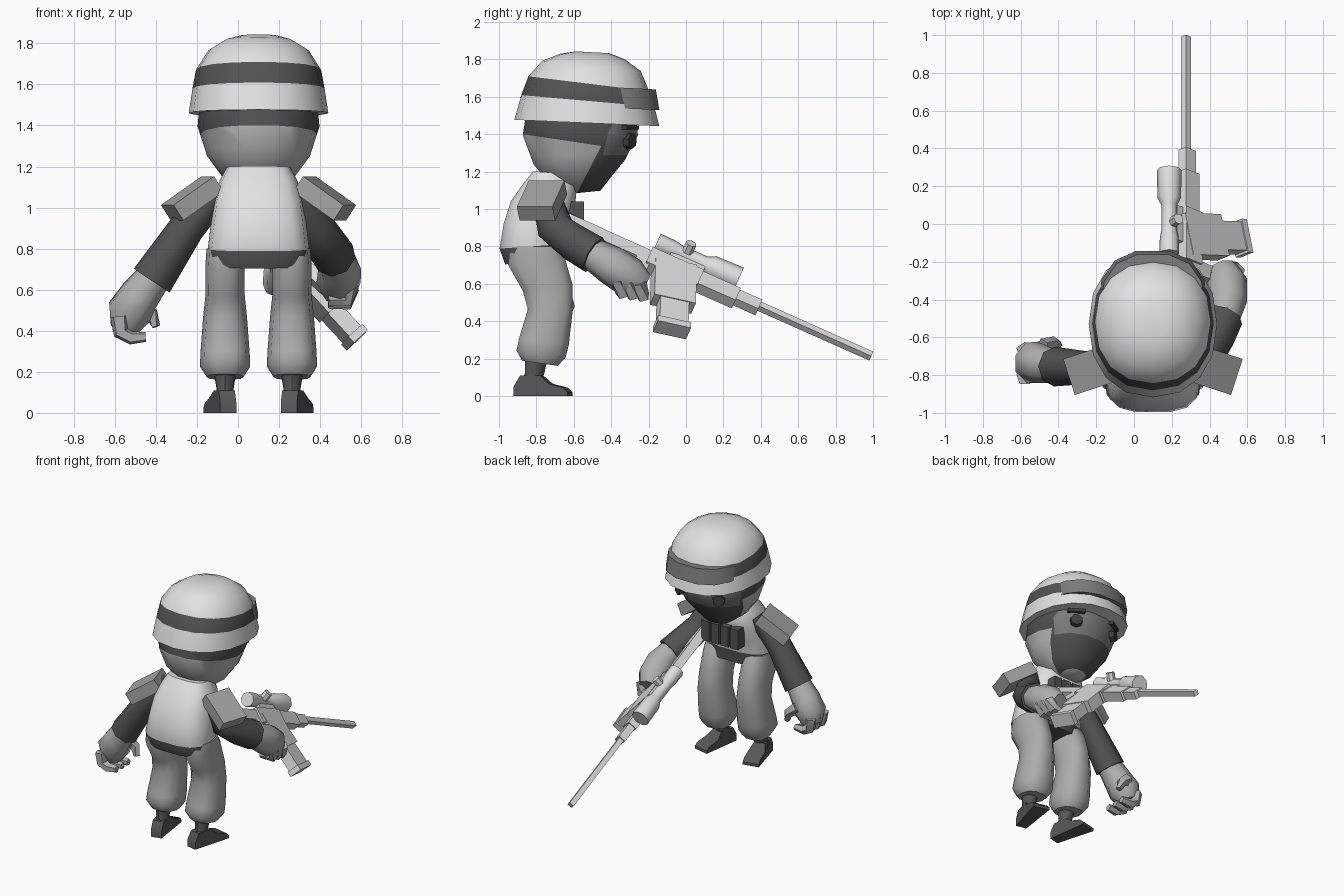
import bpy, bmesh, math
from mathutils import Matrix, Vector

if "Cube" in bpy.data.objects:
    bpy.data.objects.remove(bpy.data.objects["Cube"])

def mat(name, v):
    m = bpy.data.materials.new(name)
    m.diffuse_color = (v, v, v, 1)
    m.use_nodes = True
    m.node_tree.nodes["Principled BSDF"].inputs["Base Color"].default_value = m.diffuse_color
    return m

WHITE = mat("pale_cloth", 0.76)
METAL = mat("gun_metal", 0.74)
SCARF = mat("scarf_grey", 0.5)
PANTS = mat("trouser_grey", 0.42)
GLOVE = mat("glove_grey", 0.44)
PAD = mat("pad_grey", 0.38)
FACE = mat("face_grey", 0.2)
DARK = mat("dark_cloth", 0.085)
BOOT = mat("boot_dark", 0.095)
BLACK = mat("eye_black", 0.05)

def make(name, bm, mats, rule=None, angle=35):
    """Turn a bmesh into an object; rule(center, normal) picks the material."""
    bmesh.ops.recalc_face_normals(bm, faces=bm.faces)
    bm.normal_update()
    if rule:
        for f in bm.faces:
            f.material_index = rule(f.calc_center_median(), f.normal)
    me = bpy.data.meshes.new(name)
    bm.to_mesh(me)
    bm.free()
    for m in mats:
        me.materials.append(m)
    me.shade_smooth()
    me.set_sharp_from_angle(angle=math.radians(angle))
    ob = bpy.data.objects.new(name, me)
    bpy.context.collection.objects.link(ob)
    return ob

def skin(bm, rings):
    """Bridge rings of points and cap both ends."""
    vs = [[bm.verts.new(p) for p in r] for r in rings]
    n = len(vs[0])
    for a, b in zip(vs, vs[1:]):
        for i in range(n):
            j = (i + 1) % n
            bm.faces.new((a[i], a[j], b[j], b[i]))
    bm.faces.new(vs[0][::-1])
    bm.faces.new(vs[-1])

def oval(n, rx, ry, e=1.0):
    pts = []
    for i in range(n):
        a = 2 * math.pi * i / n
        c, s = math.cos(a), math.sin(a)
        pts.append(Vector((math.copysign(abs(c) ** e, c) * rx, math.copysign(abs(s) ** e, s) * ry, 0)))
    return pts

def loft(name, secs, mats, n=12, e=1.0, rule=None, angle=50, cuts=()):
    """secs: (cx, cy, cz, rx, ry, forward tilt in degrees); cuts: planes for colour edges"""
    bm = bmesh.new()
    skin(bm, [[Matrix.Translation(s[:3]) @ Matrix.Rotation(math.radians(-s[5]), 4, 'X') @ p
               for p in oval(n, s[3], s[4], e)] for s in secs])
    for co, no in cuts:
        bmesh.ops.bisect_plane(bm, geom=bm.verts[:] + bm.edges[:] + bm.faces[:], plane_co=co, plane_no=no)
    return make(name, bm, mats, rule, angle)

def tube(name, pts, radii, m, n=8, angle=50):
    bm = bmesh.new()
    pts = [Vector(p) for p in pts]
    rings = []
    for i, p in enumerate(pts):
        d = pts[min(i + 1, len(pts) - 1)] - pts[max(i - 1, 0)]
        q = d.to_track_quat('Z', 'Y')
        rings.append([p + q @ v for v in oval(n, radii[i], radii[i])])
    skin(bm, rings)
    return make(name, bm, [m], None, angle)

def box(name, frame, c, d, m):
    bm = bmesh.new()
    bmesh.ops.create_cube(bm, size=1, matrix=frame @ Matrix.Translation(c) @ Matrix.Diagonal((*d, 1)))
    return make(name, bm, [m])

CX = 0.1          # the body's mirror plane

# Helmet with a dark band, goggles at the front
loft("helmet", [(CX, -.53, 1.46, .34, .388, 2.5), (CX, -.525, 1.578, .322, .357, 5),
                (CX, -.52, 1.67, .305, .325, 7), (CX, -.505, 1.765, .245, .265, 6),
                (CX, -.5, 1.815, .165, .175, 5), (CX, -.5, 1.838, .09, .09, 3)],
     [WHITE, DARK], n=16, e=.9,
     rule=lambda c, nn: int(1.578 < c.z + (c.y + .52) * .105 < 1.67 and nn.z < .5))
loft("goggles", [(CX, -.46, 1.545, .295, .325, 3), (CX, -.46, 1.655, .28, .305, 3)], [FACE], n=14, e=.8)

# Head: scarf below and behind, dark mask in front and under the helmet, face inset in the mask
FRONT = Vector((0, .39, -.2)).normalized()       # slanted edge of the mask
STRIP = Vector((0, .15, 1)).normalized()         # lower edge of the strip under the helmet
F0, S0, J0 = Vector((CX, -.58, 1.09)), Vector((CX, -.87, 1.4)), Vector((CX, -.3, 1.29))
def head_rule(c, n):
    if (c - F0).dot(FRONT) > 0 and n.z > -.9:
        return 2 if c.z > J0.z and n.y > .5 else 1
    return int((c - S0).dot(STRIP) > 0)
loft("head", [(CX, -.535, 1.09, .09, .08, -6), (CX, -.565, 1.155, .18, .17, -6),
              (CX, -.57, 1.25, .25, .25, -3), (CX, -.565, 1.395, .297, .315, 0),
              (CX, -.56, 1.52, .285, .3, 0)],
     [SCARF, DARK, FACE], n=14, e=.92, rule=head_rule,
     cuts=[(F0, FRONT), (S0, STRIP), (J0, Vector((0, 0, 1)))])
for s in (-1, 1):
    side = "right" if s > 0 else "left"
    # Eyes and brows
    f = Matrix.Translation((CX + s * .165, -.3, 1.365)) @ Matrix.Rotation(math.radians(-s * 32), 4, 'Z') \
        @ Matrix.Rotation(math.radians(-90), 4, 'X')
    bm = bmesh.new()
    bmesh.ops.create_cone(bm, cap_ends=True, segments=7, radius1=.047, radius2=.042, depth=.035, matrix=f)
    make(side + "_eye", bm, [BLACK])
    box(side + "_brow", f, (0, -.07, 0), (.12, .022, .04), BLACK)
loft("neck", [(CX, -.7, 1.08, .11, .1, 0), (CX, -.62, 1.22, .11, .1, 0)], [SCARF], n=10)

# Torso: pale vest with a dark hem
loft("vest", [(CX, -.815, .715, .235, .155, -4), (CX, -.83, .80, .247, .17, -4),
              (CX, -.8, .92, .232, .178, 0), (CX, -.765, 1.03, .218, .175, 4),
              (CX, -.725, 1.13, .19, .145, 4), (CX, -.72, 1.195, .155, .1, 4)],
     [WHITE, DARK], n=14, e=.7, rule=lambda c, n: int(c.z < .79))
for i in range(4):
    box("chest_pouch_%d" % (i + 1), Matrix.Identity(4), (CX - .12 + i * .08, -.585, .965), (.066, .08, .15), DARK)

# Legs, boots and shoulder pads, mirrored
for s in (-1, 1):
    side = "right" if s > 0 else "left"
    x = CX + s * .163
    loft(side + "_trouser_leg",
         [(x, -.78, .175, .09, .1, 8), (x, -.775, .225, .122, .138, 8), (x, -.76, .29, .12, .14, 6),
          (x, -.725, .465, .107, .125, 0), (x, -.74, .58, .095, .14, -6),
          (x, -.8, .72, .096, .16, -6), (x, -.81, .8, .09, .13, 0)], [PANTS], n=10, e=.8)
    loft(side + "_ankle", [(x, -.835, .06, .042, .055, 0), (x, -.81, .12, .042, .052, 0),
                           (x, -.8, .2, .055, .06, 0)], [BOOT], n=8)
    # Boot: side profile, wider toward the toe, turned outward
    turn = Matrix.Translation((x, -.84, 0)) @ Matrix.Rotation(math.radians(-s * 12), 4, 'Z')
    prof = [(-.075, 0), (-.075, .05), (-.04, .11), (.07, .11), (.12, .065), (.2, .045), (.225, .02), (.225, 0)]
    bm = bmesh.new()
    skin(bm, [[turn @ Vector((k * (.04 + .02 * (y > .1)), y, z)) for y, z in prof] for k in (-1, 1)])
    make(side + "_boot", bm, [BOOT])
    pad = Matrix.Translation((CX + s * .322, -.77, 1.045)) @ Matrix.Rotation(math.radians(-s * 18), 4, 'Z') \
        @ Matrix.Rotation(math.radians(s * 34), 4, 'Y')
    box(side + "_shoulder_pad", pad, (0, 0, 0), (.25, .2, .09), PAD)

# Left arm hanging down, hand half closed
tube("left_sleeve", [(-.09, -.74, 1.09), (-.25, -.76, .9), (-.42, -.755, .645)], [.075, .087, .105], DARK)
tube("left_glove", [(-.41, -.755, .66), (-.48, -.745, .57), (-.53, -.73, .49), (-.55, -.72, .41)],
     [.085, .1, .115, .075], GLOVE)
for i, y in enumerate((-.81, -.74, -.67)):
    tube("left_finger_%d" % (i + 1), [(-.58, y, .47), (-.57, y, .39), (-.52, y, .365), (-.45, y, .37)],
         [.045, .04, .034, .025], GLOVE, n=5)
tube("left_thumb", [(-.48, -.65, .53), (-.42, -.63, .48), (-.4, -.64, .42)], [.045, .035, .022], GLOVE, n=5)

# Right arm bent forward, hand on the grip
tube("right_sleeve", [(.3, -.75, 1.08), (.375, -.7, .9), (.43, -.6, .82), (.475, -.49, .755)],
     [.075, .1, .102, .105], DARK)
tube("right_glove", [(.47, -.51, .765), (.495, -.4, .7), (.49, -.3, .635), (.475, -.235, .59)],
     [.085, .105, .108, .075], GLOVE)
for i in range(3):
    y, z = -.36 + i * .055, .58 - i * .008
    tube("right_finger_%d" % (i + 1), [(.55, y, z + .04), (.53, y + .02, z - .03), (.44, y + .01, z - .03)],
         [.04, .038, .028], GLOVE, n=5)

# Rifle: local y runs along the barrel, local z is its rolled up side; the magazine leans forward
GUN = Matrix.Translation((.275, 0, .655)) @ Matrix.Rotation(math.radians(-24), 4, 'X') \
    @ Matrix.Rotation(math.radians(-45), 4, 'Y')
MAG = GUN @ Matrix.Translation((0, -.07, 0)) @ Matrix.Rotation(math.radians(16), 4, 'X')
for name, frame, c, d in [
        ("rifle_barrel", GUN, (0, .735, 0), (.037, .7, .037)),
        ("rifle_gas_block", GUN, (0, .335, -.01), (.055, .19, .075)),
        ("rifle_handguard", GUN, (0, .18, -.015), (.07, .24, .1)),
        ("rifle_receiver", GUN, (0, -.07, -.02), (.085, .3, .12)),
        ("rifle_magazine_well", MAG, (0, 0, -.12), (.09, .23, .28)),
        ("rifle_magazine", MAG, (0, 0, -.33), (.08, .16, .18)),
        ("rifle_magazine_base", MAG, (0, 0, -.43), (.095, .185, .04)),
        ("rifle_grip", GUN, (0, -.24, -.14), (.06, .08, .2)),
        ("rifle_stock", GUN, (0, -.36, -.015), (.06, .3, .08)),
        ("rifle_butt", GUN, (0, -.6, -.03), (.065, .2, .11)),
        ("rifle_scope_mount", GUN, (0, -.02, .065), (.035, .2, .08))]:
    box(name, frame, c, d, METAL)
tube("rifle_scope", [GUN @ Vector((0, y, .125)) for y in (-.21, -.12, -.08, .07, .11, .27)],
     [.052, .05, .042, .042, .062, .066], METAL, n=8)
tube("rifle_scope_knob", [GUN @ Vector((.03, -.04, .125)), GUN @ Vector((.085, -.04, .14))],
     [.03, .03], METAL, n=7)
